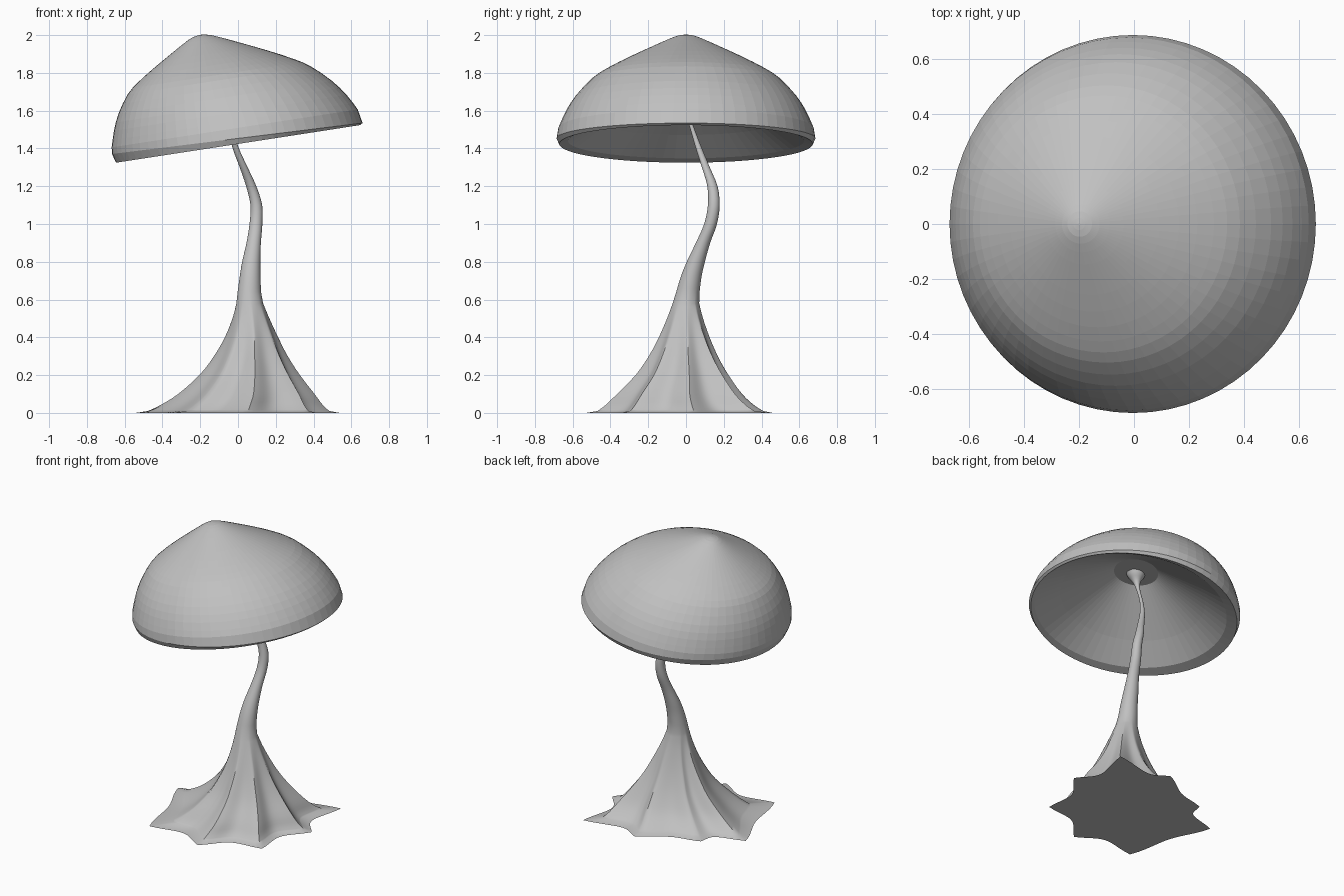
import bpy, bmesh, math
from mathutils import Vector, Matrix

if "Cube" in bpy.data.objects:
    bpy.data.objects.remove(bpy.data.objects["Cube"])

grey = bpy.data.materials.new("mid_grey")
grey.diffuse_color = (0.53, 0.53, 0.53, 1)
grey.use_nodes = True
grey.node_tree.nodes["Principled BSDF"].inputs["Base Color"].default_value = grey.diffuse_color


def smooth(points, steps):
    """Catmull-Rom curve through rows of numbers of any width."""
    out = []
    last = len(points) - 1
    for i in range(last):
        a, b, c, d = (points[min(max(j, 0), last)] for j in range(i - 1, i + 3))
        for s in range(steps):
            t = s / steps
            out.append(tuple(
                0.5 * (2 * q + (r - p) * t + (2 * p - 5 * q + 4 * r - u) * t * t
                       + (3 * q - p - 3 * r + u) * t ** 3)
                for p, q, r, u in zip(a, b, c, d)))
    out.append(tuple(points[-1]))
    return out


def loft(name, rings):
    """Skin a stack of equal rings and close both ends."""
    bm = bmesh.new()
    loops = [[bm.verts.new(p) for p in ring] for ring in rings]
    n = len(loops[0])
    for low, high in zip(loops, loops[1:]):
        for i in range(n):
            j = (i + 1) % n
            bm.faces.new((low[i], low[j], high[j], high[i]))
    bm.faces.new(loops[0][::-1])
    bm.faces.new(loops[-1])
    bmesh.ops.recalc_face_normals(bm, faces=bm.faces)
    mesh = bpy.data.meshes.new(name)
    bm.to_mesh(mesh)
    bm.free()
    mesh.materials.append(grey)
    obj = bpy.data.objects.new(name, mesh)
    bpy.context.collection.objects.link(obj)
    return obj


def shade(obj, degrees):
    bpy.ops.object.select_all(action='DESELECT')
    obj.select_set(True)
    bpy.context.view_layer.objects.active = obj
    bpy.ops.object.shade_smooth_by_angle(angle=math.radians(degrees))


def peak_lean(v):
    return -0.11 * (max(v, 0) / 0.596) ** 1.5


# Cap: tilted hollow dome whose peak leans to one side
# rows: radius, height, sideways shift, height change across the tilt
outer = smooth([(0.659, 0.08), (0.623, 0.165), (0.572, 0.25), (0.49, 0.344),
                (0.415, 0.398), (0.31, 0.458), (0.193, 0.519), (0.10, 0.566),
                (0.045, 0.590), (0.004, 0.597)], 2)
underside = [(0.004, 0.31), (0.14, 0.31), (0.30, 0.21), (0.46, 0.11), (0.61, 0.008)]
profile = [(r, v, 0.03, 0) for r, v in underside]
profile += [(0.654, -0.004, 0, 0), (0.668, 0.025, 0, -0.02)]
profile += [(r, v, peak_lean(v), 0) for r, v in outer]
tilt = Matrix.Translation((0, 0, 1.428)) @ Matrix.Rotation(-math.atan(0.154), 4, 'Y')
SIDES = 64
cap_rings = []
for r, v, shift, dv in profile:
    cap_rings.append([
        tilt @ Vector((shift + r * math.cos(a), 1.026 * r * math.sin(a),
                       v + dv * math.cos(a)))
        for a in (2 * math.pi * i / SIDES for i in range(SIDES))])
loft("cap", cap_rings)

# Root outline: eight pointed lobes (angle in degrees, reach on the ground,
# reach of the raised ridge)
tips = [(5, 0.54, 0.54), (42.6, 0.662, 0.60), (80, 0.467, 0.467), (138, 0.418, 0.418),
        (168.5, 0.552, 0.552), (232.5, 0.592, 0.49), (276, 0.53, 0.53),
        (321.4, 0.54, 0.53)]
STEPS = 12
outline = []
for i, (a0, g0, r0) in enumerate(tips):
    a1, g1, r1 = tips[(i + 1) % len(tips)]
    span = (a1 - a0) % 360
    for s in range(STEPS):
        f = s / STEPS
        dip = 0.20 * math.sin(math.pi * f) ** 1.05
        outline.append((math.radians(a0 + span * f),
                        g0 + (g1 - g0) * f, r0 + (r1 - r0) * f, dip))

# Flared root: (height, centre x, centre y, share of the outline)
root = smooth(
    [(0.01, 0.005, 0, 0.89), (0.04, 0.02, -0.006, 0.80), (0.1, 0.045, -0.012, 0.67),
     (0.2, 0.062, -0.006, 0.495), (0.3, 0.068, -0.005, 0.365), (0.4, 0.071, -0.004, 0.265),
     (0.5, 0.068, -0.003, 0.185), (0.58, 0.062, 0.0, 0.134)], 3)
rings = [[Vector((g * (1 - dip) * math.cos(a), g * (1 - dip) * math.sin(a), 0))
          for a, g, _, dip in outline]]
for z, cx, cy, k in root:
    fade = 1 - (z / 0.6) ** 2
    rings.append([
        Vector((cx + rr * math.cos(a), cy + rr * math.sin(a), z))
        for a, _, ridge, dip in outline
        for rr in [k * (0.53 + (ridge - 0.53) * fade) * (1 - dip * fade)]])

# Winding stalk: (height, centre x, centre y, radius), flaring under the cap
stalk = smooth(
    [(0.64, 0.06, 0.01, 0.062), (0.72, 0.064, 0.027, 0.055), (0.8, 0.07, 0.052, 0.048),
     (0.9, 0.083, 0.09, 0.038), (1.0, 0.095, 0.13, 0.034), (1.1, 0.097, 0.147, 0.031),
     (1.2, 0.07, 0.14, 0.027), (1.3, 0.03, 0.105, 0.021), (1.41, -0.015, 0.065, 0.016),
     (1.52, -0.038, 0.028, 0.011), (1.62, -0.04, -0.005, 0.012),
     (1.68, -0.037, -0.018, 0.024), (1.72, -0.035, -0.02, 0.05),
     (1.745, -0.035, -0.02, 0.062)], 3)
for z, cx, cy, r in stalk:
    rings.append([Vector((cx + r * math.cos(o[0]), cy + r * math.sin(o[0]), z))
                  for o in outline])
shade(loft("stalk_and_root", rings), 50)
